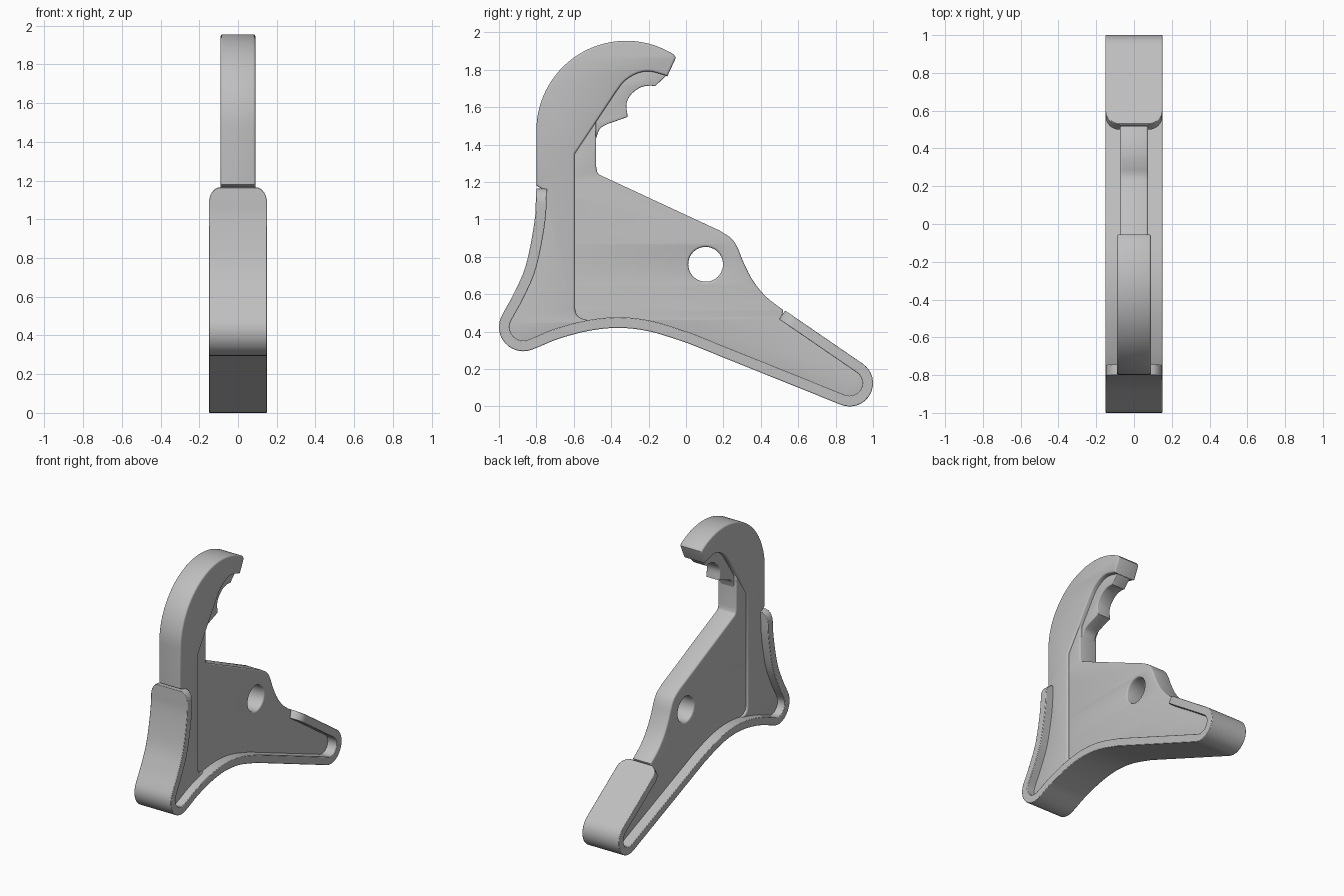
import bpy
import bmesh
from math import cos, sin, radians, sqrt
from mathutils import Vector, Matrix

if "Cube" in bpy.data.objects:
    bpy.data.objects.remove(bpy.data.objects["Cube"], do_unlink=True)

grey = bpy.data.materials.new("plain_grey")
grey.use_nodes = True
grey.diffuse_color = (0.52, 0.52, 0.52, 1)
grey.node_tree.nodes["Principled BSDF"].inputs["Base Color"].default_value = grey.diffuse_color

# Local x, y, z of a flat profile become world y, z, x
STAND = Matrix(((0, 0, 1, 0), (1, 0, 0, 0), (0, 1, 0, 0), (0, 0, 0, 1)))


def arc(cy, cz, r, start, end, steps=16):
    angles = [radians(start + (end - start) * i / steps) for i in range(steps + 1)]
    return [Vector((cy + r * cos(a), cz + r * sin(a))) for a in angles]


def smooth(points, steps=6):
    """Smooth curve through the given points."""
    p = [Vector(q) for q in points]
    p = [2 * p[0] - p[1]] + p + [2 * p[-1] - p[-2]]
    out = []
    for a, b, c, d in zip(p, p[1:], p[2:], p[3:]):
        for i in range(steps):
            t = i / steps
            out.append(0.5 * (2 * b + (c - a) * t + (2 * a - 5 * b + 4 * c - d) * t * t
                              + (3 * b - a - 3 * c + d) * t ** 3))
    return out + [p[-2]]


def finish(obj):
    bpy.ops.object.select_all(action="DESELECT")
    obj.select_set(True)
    bpy.context.view_layer.objects.active = obj
    bpy.ops.object.shade_smooth_by_angle(angle=radians(35))


def plate(name, outlines, half, bevel=0.012):
    """Flat plate with rounded edges; outlines after the first are holes."""
    curve = bpy.data.curves.new(name + "_profile", "CURVE")
    curve.dimensions = "2D"
    curve.fill_mode = "BOTH"
    curve.extrude = half - bevel
    curve.bevel_depth = bevel
    curve.bevel_resolution = 2
    curve.offset = -bevel
    for outline in outlines:
        spline = curve.splines.new("POLY")
        spline.points.add(len(outline) - 1)
        for point, q in zip(spline.points, outline):
            point.co = (q[0], q[1], 0, 1)
        spline.use_cyclic_u = True
    temp = bpy.data.objects.new(name + "_profile", curve)
    bpy.context.collection.objects.link(temp)
    bpy.context.view_layer.update()
    graph = bpy.context.evaluated_depsgraph_get()
    mesh = bpy.data.meshes.new_from_object(temp.evaluated_get(graph))
    bpy.data.objects.remove(temp, do_unlink=True)
    bm = bmesh.new()
    bm.from_mesh(mesh)
    bmesh.ops.remove_doubles(bm, verts=bm.verts, dist=0.0005)
    bmesh.ops.transform(bm, matrix=STAND, verts=bm.verts)
    bmesh.ops.recalc_face_normals(bm, faces=bm.faces)
    bm.to_mesh(mesh)
    bm.free()
    mesh.materials.clear()
    mesh.materials.append(grey)
    obj = bpy.data.objects.new(name, mesh)
    bpy.context.collection.objects.link(obj)
    finish(obj)


# Outer path of the wide rim: front edge, front toe, underside, back toe, top edge
path = smooth([(-0.8, 1.166), (-0.81, 0.99), (-0.855, 0.76), (-0.915, 0.615), (-0.983, 0.49)])[:-1]
path += arc(-0.87, 0.425, 0.13, 150, 297)
path += smooth([(-0.79, 0.317), (-0.674, 0.364), (-0.51, 0.406), (-0.353, 0.42),
                (-0.19, 0.4), (0, 0.342)])
path += arc(0.875, 0.125, 0.125, 248, 415.5)
path.append(Vector((0.53, 0.513)))


def add_end_points(points):
    """Extra points near the first end, for its rounded corners."""
    first, out, run = points[0], [points[0]], 0
    direction = (points[1] - first).normalized()
    out += [first + direction * s for s in (0.004, 0.012, 0.025, 0.042, 0.06, 0.08)]
    for a, b in zip(points, points[1:]):
        run += (b - a).length
        if run > 0.09:
            out.append(b)
    return out


path = add_end_points(add_end_points(path)[::-1])[::-1]


def inset(points, depth):
    out = []
    for i, p in enumerate(points):
        t = (points[min(i + 1, len(points) - 1)] - points[max(i - 1, 0)]).normalized()
        out.append(p + Vector((-t.y, t.x)) * depth)
    return out


# Wide rim
def rounded(start, distance, radius=0.08):
    s = min(distance / radius, 1)
    return start + (0.15 - start) * sqrt(1 - (1 - s) ** 2)


lengths = [0]
for a, b in zip(path, path[1:]):
    lengths.append(lengths[-1] + (b - a).length)
bm = bmesh.new()
rings = []
for p, q, s in zip(path, inset(path, 0.057), lengths):
    w = min(rounded(0.09, s), rounded(0.075, lengths[-1] - s))
    rings.append([bm.verts.new((x, v.x, v.y)) for x, v in ((-w, p), (w, p), (w, q), (-w, q))])
for r, t in zip(rings, rings[1:]):
    for i in range(4):
        j = (i + 1) % 4
        bm.faces.new((r[i], r[j], t[j], t[i]))
bm.faces.new(rings[0])
bm.faces.new(rings[-1])
bmesh.ops.recalc_face_normals(bm, faces=bm.faces)
mesh = bpy.data.meshes.new("wide_rim")
bm.to_mesh(mesh)
bm.free()
mesh.materials.append(grey)
rim = bpy.data.objects.new("wide_rim", mesh)
bpy.context.collection.objects.link(rim)
finish(rim)
bevel = rim.modifiers.new("soft_edges", "BEVEL")
bevel.width = 0.01
bevel.segments = 2
bevel.limit_method = "ANGLE"
bevel.angle_limit = radians(50)

middle = inset(path, 0.028)

# Thin web with the pivot hole
top_edge = smooth([(0.52, 0.515), (0.43, 0.585), (0.36, 0.67), (0.31, 0.765), (0.275, 0.85),
                   (0.24, 0.9), (0.18, 0.94)])
corner = smooth([(-0.44, 1.228), (-0.47, 1.245), (-0.48, 1.28)], 4)
web = middle + top_edge + corner + [Vector((-0.48, 1.53)), Vector((-0.62, 1.4)), Vector((-0.74, 1.2))]
plate("web", [web, arc(0.105, 0.76, 0.093, 0, 360, 40)[:-1]], 0.075)

# Hook and spine
hook = arc(-0.32, 1.475, 0.48, 180, 58, 32)
hook += [Vector((-0.055, 1.867)), Vector((-0.058, 1.855)), Vector((-0.1, 1.765))]
hook += smooth([(-0.115, 1.772), (-0.2, 1.792), (-0.27, 1.777), (-0.33, 1.738), (-0.372, 1.685)], 5)
hook += [Vector((-0.595, 1.35))]
hook += smooth([(-0.595, 0.525), (-0.585, 0.49), (-0.56, 0.47), (-0.53, 0.462)], 3)
hook += [p for p in reversed(middle) if p.x < -0.53]
hook += [Vector((-0.8, 1.18))]
plate("hook_and_spine", [hook], 0.09)

# Thin grip inside the hook
grip = [Vector((-0.1, 1.775)), Vector((-0.165, 1.712))]
grip += smooth([(-0.19, 1.716), (-0.24, 1.707), (-0.29, 1.672), (-0.318, 1.62), (-0.312, 1.548)], 5)
grip += smooth([(-0.42, 1.51), (-0.46, 1.485), (-0.48, 1.435)], 4)
grip += [Vector((-0.53, 1.42)), Vector((-0.53, 1.5)), Vector((-0.4, 1.72)), Vector((-0.25, 1.82))]
plate("grip", [grip], 0.055, 0.006)
